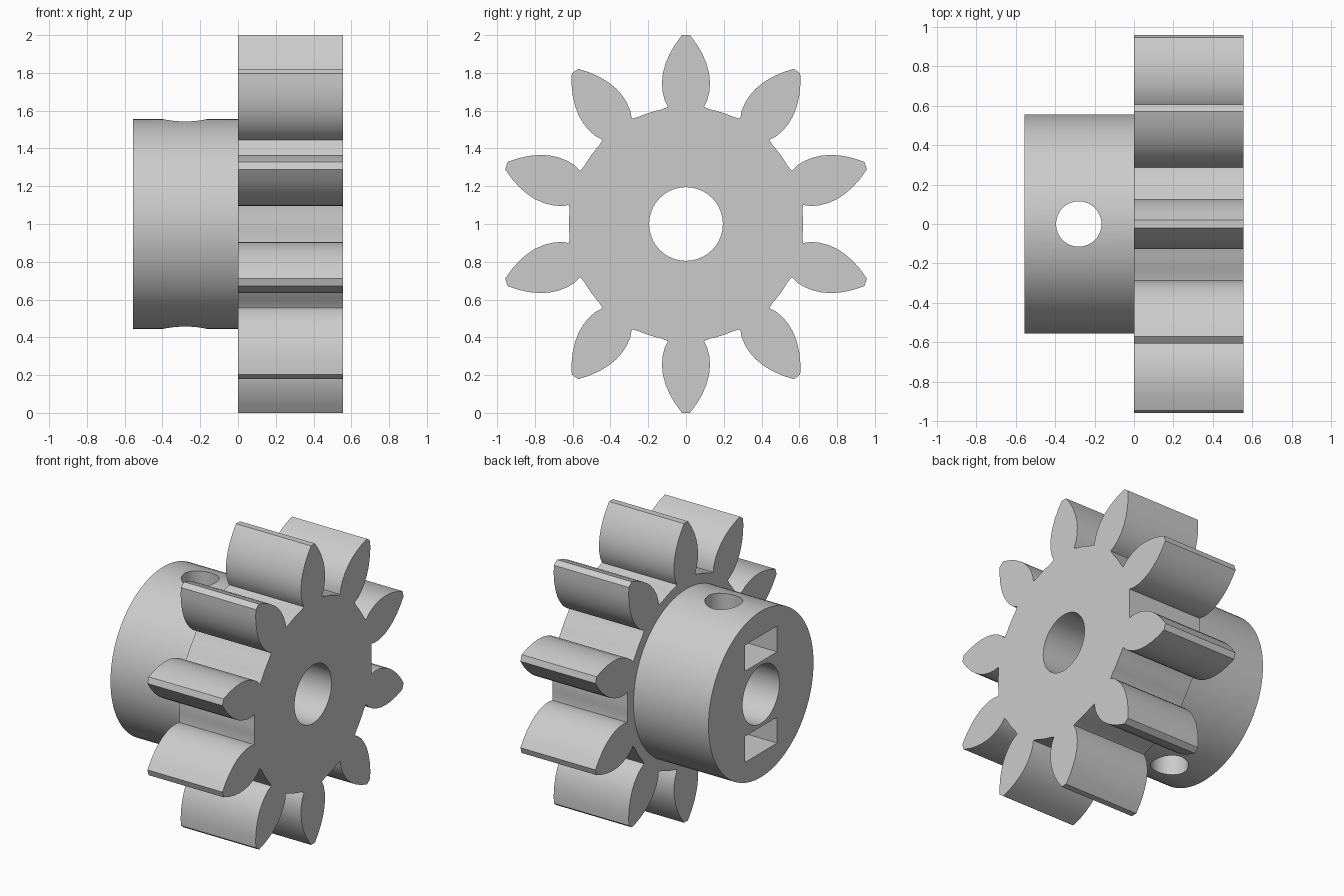
import bpy, bmesh, math
from mathutils import Matrix

if "Cube" in bpy.data.objects:
    bpy.data.objects.remove(bpy.data.objects["Cube"])

HALF = 0.555      # half length along the axle, also the hub radius
ROOT = 0.62       # radius between the teeth
TEETH = 10
SCREW_X = -0.28

grey = bpy.data.materials.new("light grey")
grey.use_nodes = True
colour = (0.6, 0.6, 0.6, 1)
grey.diffuse_color = colour
grey.node_tree.nodes["Principled BSDF"].inputs["Base Color"].default_value = colour


def add_object(name, bm):
    bmesh.ops.recalc_face_normals(bm, faces=bm.faces)
    mesh = bpy.data.meshes.new(name)
    bm.to_mesh(mesh)
    bm.free()
    mesh.materials.append(grey)
    obj = bpy.data.objects.new(name, mesh)
    bpy.context.collection.objects.link(obj)
    return obj


def cylinder(name, radius, length, centre, axis, segments):
    bm = bmesh.new()
    turn = Matrix.Rotation(math.pi / 2, 4, "Y") if axis == "X" else Matrix()
    bmesh.ops.create_cone(bm, cap_ends=True, segments=segments, radius1=radius,
                          radius2=radius, depth=length,
                          matrix=Matrix.Translation(centre) @ turn)
    return add_object(name, bm)


def box(name, size, centre):
    bm = bmesh.new()
    bmesh.ops.create_cube(bm, size=1, matrix=Matrix.Translation(centre) @ Matrix.Diagonal((*size, 1)))
    return add_object(name, bm)


def combine(target, tool, operation):
    mod = target.modifiers.new(tool.name, "BOOLEAN")
    mod.operation, mod.solver, mod.object = operation, "EXACT", tool
    bpy.context.view_layer.objects.active = target
    bpy.ops.object.modifier_apply(modifier=mod.name)
    bpy.data.objects.remove(tool)


# Toothed wheel: one flank as (radius, half width), mirrored and repeated
flank = [(0.62, 0.095), (0.655, 0.113), (0.7, 0.124), (0.75, 0.127), (0.8, 0.122),
         (0.85, 0.108), (0.9, 0.087), (0.95, 0.058), (1.0, 0.021)]
tooth = [(-w, r) for r, w in flank] + [(w, r) for r, w in reversed(flank)]
step = 2 * math.pi / TEETH
root_half = math.atan2(flank[0][1], flank[0][0])
gap = step - 2 * root_half

bm = bmesh.new()
outline = []
for i in range(TEETH):
    a = i * step
    for y, z in tooth:
        outline.append((y * math.cos(a) + z * math.sin(a), z * math.cos(a) - y * math.sin(a)))
    for k in range(1, 6):
        b = a + root_half + gap * k / 6
        outline.append((ROOT * math.sin(b), ROOT * math.cos(b)))
face = bm.faces.new([bm.verts.new((0, y, z + 1)) for y, z in outline])
side = bmesh.ops.extrude_face_region(bm, geom=[face], use_keep_orig=True)
bmesh.ops.translate(bm, vec=(HALF, 0, 0),
                    verts=[v for v in side["geom"] if isinstance(v, bmesh.types.BMVert)])
pinion = add_object("pinion_gear", bm)

# Hub, sunk slightly into the wheel before joining
hub = cylinder("hub", HALF, HALF + 0.1, ((0.1 - HALF) / 2, 0, 1), "X", 96)
combine(pinion, hub, "UNION")

# Axle bore and the crosswise screw hole
combine(pinion, cylinder("bore", 0.195, 2, (0, 0, 1), "X", 64), "DIFFERENCE")
combine(pinion, cylinder("screw_hole", 0.115, 1.4, (SCREW_X, 0, 1), "Z", 48), "DIFFERENCE")

# Nut slots above and below the bore, open at the hub's end face
slot_end = SCREW_X + 0.17
slot_length = slot_end + HALF + 0.1
for sign in (1, -1):
    slot = box("nut_slot", (slot_length, 0.34, 0.173),
               (slot_end - slot_length / 2, 0, 1 + sign * 0.305))
    combine(pinion, slot, "DIFFERENCE")

# Smooth curved walls, keep the rims and tooth corners sharp
bpy.ops.object.select_all(action="DESELECT")
pinion.select_set(True)
bpy.context.view_layer.objects.active = pinion
bpy.ops.object.shade_smooth_by_angle(angle=math.radians(30))
